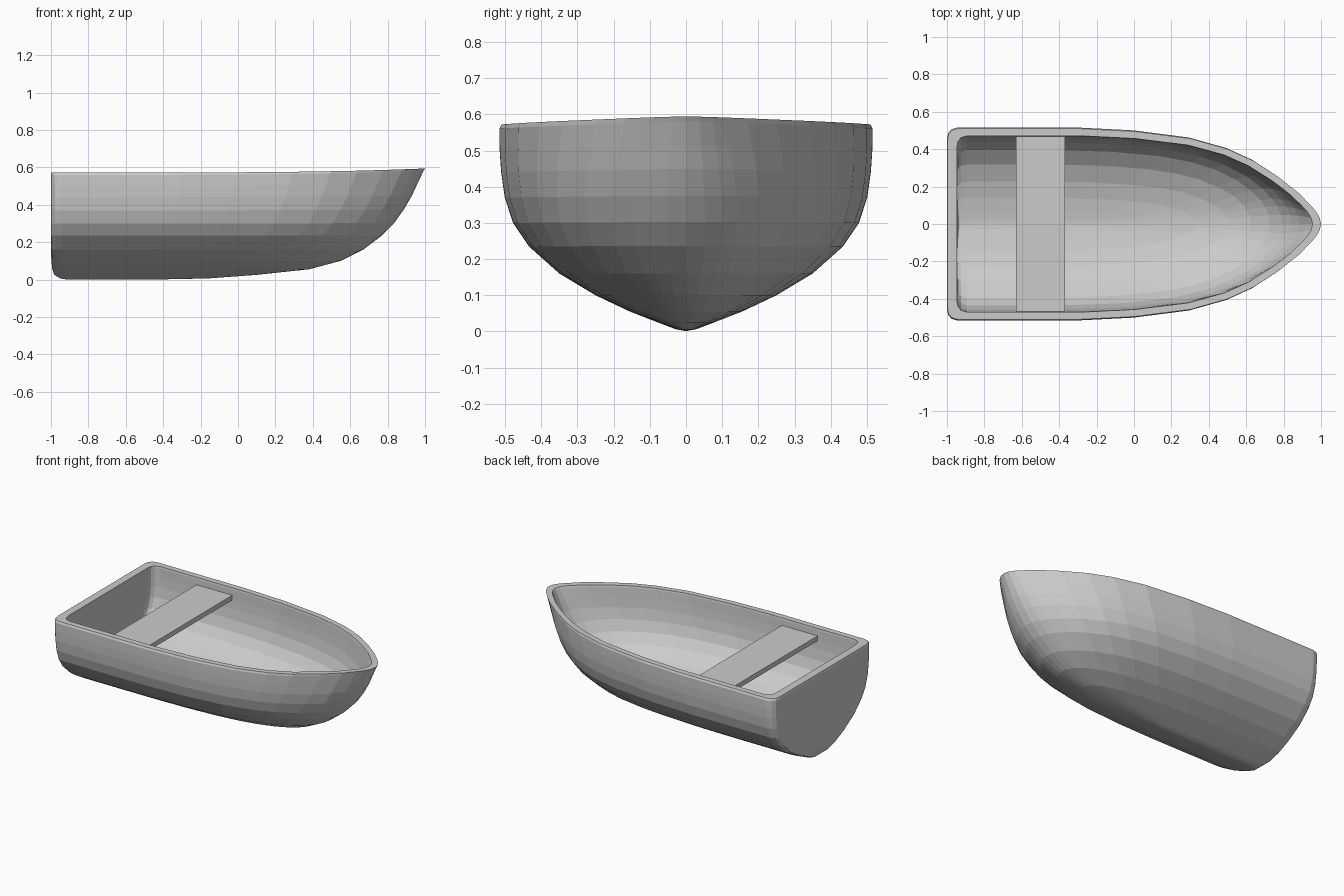
import bpy, bmesh

if "Cube" in bpy.data.objects:
    bpy.data.objects.remove(bpy.data.objects["Cube"])

# Waterlines of the hull: height, half beam, stem x, stern x
LEVELS = [
    (0.001, 0.0, -0.40, -0.92), (0.006, 0.028, -0.16, -0.95),
    (0.025, 0.078, 0.10, -0.982), (0.055, 0.155, 0.38, -0.993),
    (0.10, 0.25, 0.55, -0.998), (0.16, 0.35, 0.67, -1),
    (0.235, 0.434, 0.77, -1), (0.30, 0.478, 0.835, -1),
    (0.37, 0.501, 0.887, -1), (0.44, 0.511, 0.93, -1),
    (0.50, 0.515, 0.96, -1), (0.56, 0.516, 0.992, -1),
    (0.572, 0.510, 1.0, -0.997),
]
# Plan shape from stern to stem: fraction of length, fraction of half beam
PLAN = [(0.2, 1), (0.35, 1), (0.5, 0.97), (0.65, 0.895), (0.75, 0.785),
        (0.82, 0.66), (0.89, 0.48), (0.94, 0.325), (0.97, 0.205),
        (0.985, 0.14), (0.996, 0.07), (1, 0)]
TOP = LEVELS[-1][0]


def waterline(z, w, stem, stern, sharpness=1.5):
    # rounded quarter, then the side
    half = [(stern, 0.0), (stern, w * 0.88), (stern + 0.006, w * 0.94),
            (stern + 0.022, w * 0.98), (stern + 0.055, w)]
    # lower waterlines have a blunt round bow, the rim a pointed one
    t = min(1, z / TOP) ** sharpness
    for u, f in PLAN:
        blunt = (1 - u ** 4.5) ** 0.5
        half.append((stern + (stem - stern) * u, w * (blunt + (f - blunt) * t)))
    loop = half + [(x, -y) for x, y in half[-2:0:-1]]
    # the sheer rises slightly towards the bow
    return [(x, y, z + 0.022 * (z / TOP) ** 3 * max(0, (x + 1) / 2) ** 4)
            for x, y in loop]


def inset(level):
    z, w, stem, stern = level
    if z == TOP:
        w = 0.518                     # inner rim edge flares out a little
    lift = 0.10 * (1 - z / TOP) ** 4  # the floor is thicker and flatter
    return (z + lift, w * 0.91, stem - 0.045, -0.947 + (stern + 1) * 0.3, 1.8)


# Hull: outer skin up to the rim, then inner skin back down to the keel
rows = [waterline(*lv) for lv in LEVELS]
rows += [waterline(*inset(lv)) for lv in reversed(LEVELS)]
bm = bmesh.new()
grid = [[bm.verts.new(p) for p in row] for row in rows]
n = len(grid[0])
for a, b in zip(grid, grid[1:]):
    for i in range(n):
        j = (i + 1) % n
        bm.faces.new((a[i], a[j], b[j], b[i]))
bmesh.ops.remove_doubles(bm, verts=bm.verts, dist=0.0005)
bmesh.ops.recalc_face_normals(bm, faces=bm.faces)
mesh = bpy.data.meshes.new("hull")
bm.to_mesh(mesh)
bm.free()
hull = bpy.data.objects.new("hull", mesh)
bpy.context.collection.objects.link(hull)

# Seat plank, its ends let into the hull sides
bpy.ops.mesh.primitive_cube_add(size=1, location=(-0.5, 0, 0.508))
seat = bpy.context.object
seat.name = "seat"
seat.scale = (0.26, 0.95, 0.032)
bpy.ops.object.transform_apply(location=False, rotation=False, scale=True)
